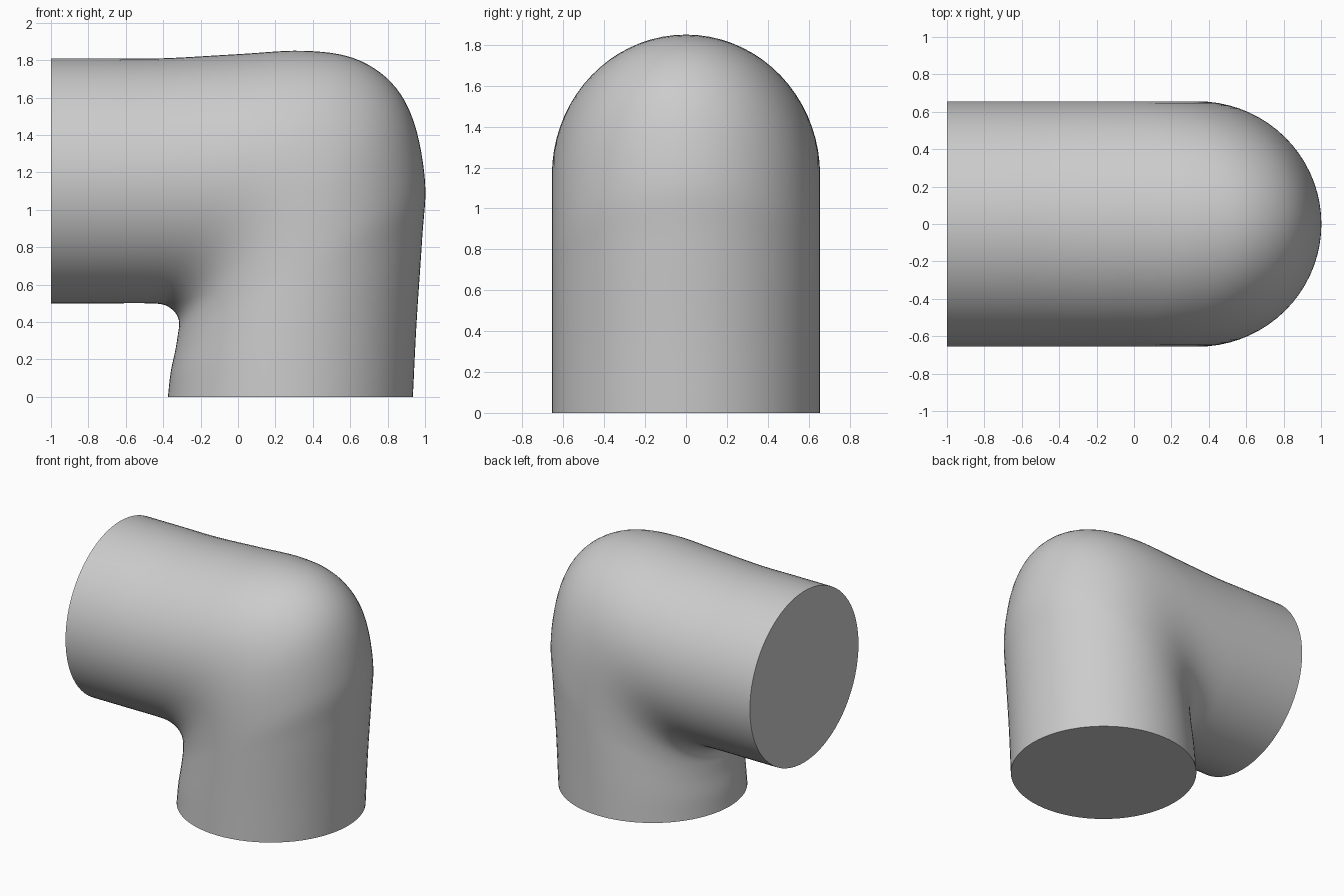
import bpy, bmesh, math
from mathutils import Vector

cube = bpy.data.objects.get("Cube")
if cube:
    bpy.data.objects.remove(cube, do_unlink=True)

HALF_WIDTH = 0.656
SIDES = 72
STEPS = 6

# Side profile: (outer x, outer z, inner x, inner z) from the left opening to the base
ribs = [
    (-1, 1.81, -1, 0.5), (-0.7, 1.81, -0.7, 0.5), (-0.4, 1.81, -0.48, 0.5),
    (0, 1.832, -0.4, 0.493), (0.35, 1.85, -0.36, 0.473), (0.62, 1.81, -0.332, 0.445),
    (0.82, 1.68, -0.318, 0.415), (0.94, 1.47, -0.315, 0.38), (1, 1.15, -0.322, 0.33),
    (0.985, 0.85, -0.335, 0.25), (0.955, 0.4, -0.36, 0.13), (0.935, 0, -0.375, 0),
]


def smooth_path(points):
    """Sample a smooth spline through the points."""
    pts = [Vector(p) for p in points]
    pts = [2 * pts[0] - pts[1]] + pts + [2 * pts[-1] - pts[-2]]
    path = []
    for a, b, c, d in zip(pts, pts[1:], pts[2:], pts[3:]):
        for i in range(STEPS):
            t = i / STEPS
            path.append(0.5 * (2 * b + (c - a) * t + (2 * a - 5 * b + 4 * c - d) * t**2
                               + (3 * b - a - 3 * c + d) * t**3))
    return path + [pts[-2]]


# Loft elliptical rings between the outer and inner profiles
bm = bmesh.new()
rings = []
for ox, oz, ix, iz in smooth_path(ribs):
    outer, inner = Vector((ox, 0, oz)), Vector((ix, 0, iz))
    middle, reach = (outer + inner) / 2, (outer - inner) / 2
    ring = []
    for k in range(SIDES):
        a = math.tau * k / SIDES
        offset = reach * math.cos(a) + Vector((0, HALF_WIDTH * math.sin(a), 0))
        ring.append(bm.verts.new(middle + offset))
    rings.append(ring)
for r, s in zip(rings, rings[1:]):
    for k in range(SIDES):
        n = (k + 1) % SIDES
        bm.faces.new((r[k], r[n], s[n], s[k]))

# Flat end caps
bm.faces.new(rings[0])
bm.faces.new(rings[-1])
bmesh.ops.recalc_face_normals(bm, faces=bm.faces[:])

mesh = bpy.data.meshes.new("elbow_pipe")
bm.to_mesh(mesh)
bm.free()
elbow = bpy.data.objects.new("elbow_pipe", mesh)
bpy.context.collection.objects.link(elbow)

# Plain grey material
grey = bpy.data.materials.new("light_grey")
grey.use_nodes = True
colour = (0.6, 0.6, 0.6, 1)
grey.diffuse_color = colour
grey.node_tree.nodes["Principled BSDF"].inputs["Base Color"].default_value = colour
mesh.materials.append(grey)

bpy.context.view_layer.objects.active = elbow
elbow.select_set(True)
bpy.ops.object.shade_smooth_by_angle(angle=math.radians(40))
